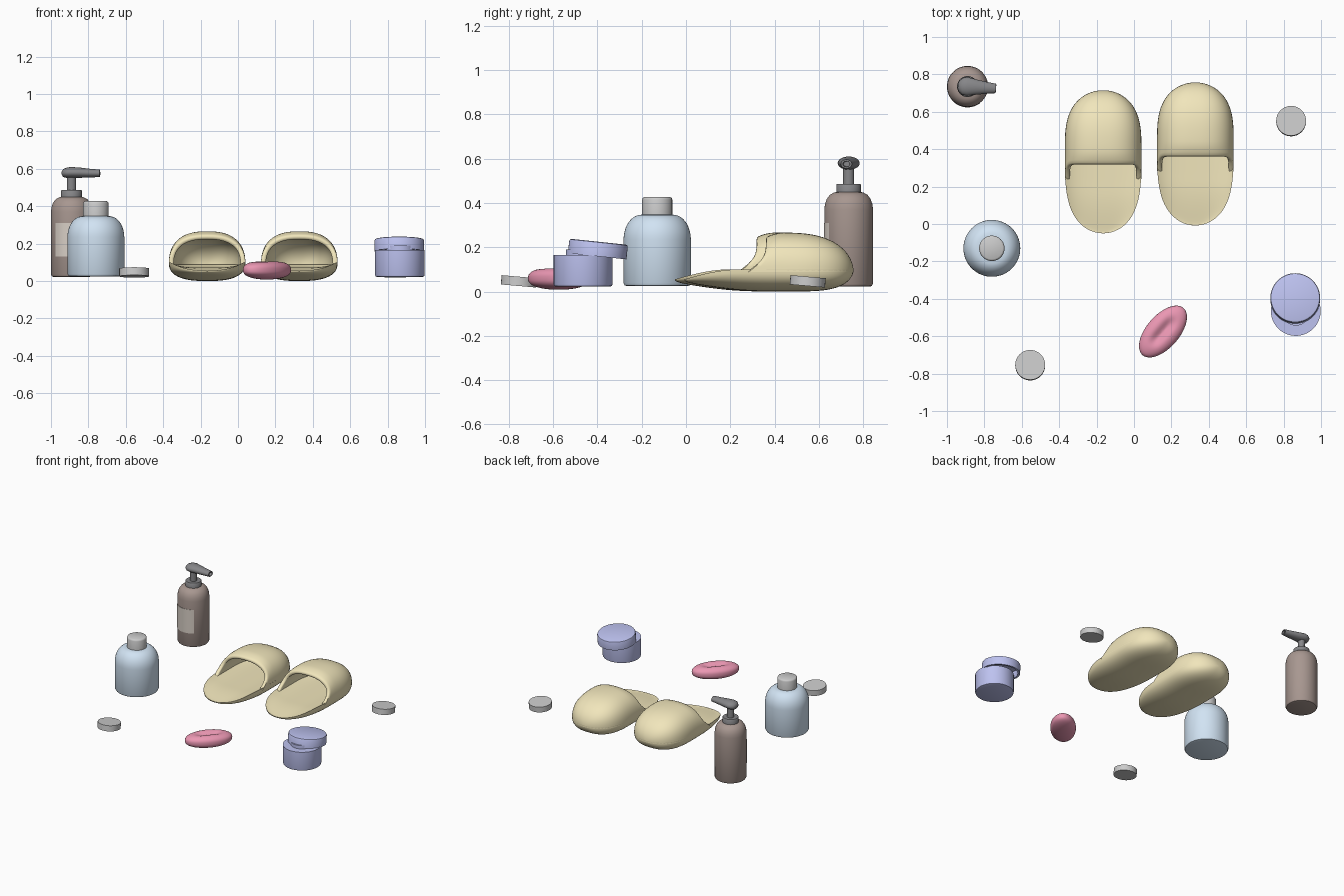
import bpy, bmesh, math
from mathutils import Matrix, Vector

if "Cube" in bpy.data.objects:
    bpy.data.objects.remove(bpy.data.objects["Cube"])


def material(name, rgb):
    m = bpy.data.materials.new(name)
    m.diffuse_color = (*rgb, 1)
    m.use_nodes = True
    m.node_tree.nodes["Principled BSDF"].inputs["Base Color"].default_value = m.diffuse_color
    return m


TAN = material("tan", (0.88, 0.79, 0.50))
BROWN = material("brown", (0.39, 0.31, 0.28))
BLACK = material("black", (0.24, 0.24, 0.25))
CREAM = material("cream", (0.68, 0.62, 0.56))
BLUE = material("blue", (0.64, 0.77, 0.90))
CAP = material("cap", (0.78, 0.77, 0.75))
PURPLE = material("purple", (0.51, 0.54, 0.87))
PINK = material("pink", (0.83, 0.31, 0.45))


def finish(bm, name, mat=None, loc=(0, 0, 0), rot=(0, 0, 0), angle=40):
    bmesh.ops.remove_doubles(bm, verts=bm.verts, dist=1e-5)
    bmesh.ops.recalc_face_normals(bm, faces=bm.faces)
    me = bpy.data.meshes.new(name)
    bm.to_mesh(me)
    bm.free()
    me.shade_smooth()
    me.set_sharp_from_angle(angle=math.radians(angle))
    ob = bpy.data.objects.new(name, me)
    bpy.context.collection.objects.link(ob)
    ob.location = loc
    ob.rotation_euler = [math.radians(a) for a in rot]
    if mat:
        me.materials.append(mat)
    return ob


def loft(sections, closed=True, caps=True):
    """Skin a list of equally long point rows."""
    bm = bmesh.new()
    rows = [[bm.verts.new(p) for p in s] for s in sections]
    n = len(rows[0])
    for a, b in zip(rows, rows[1:]):
        for i in range(n if closed else n - 1):
            j = (i + 1) % n
            bm.faces.new((a[i], a[j], b[j], b[i]))
    if caps:
        bm.faces.new(rows[0])
        bm.faces.new(rows[-1])
    return bm


def lathe(name, profile, mat=None, loc=(0, 0, 0), rot=(0, 0, 0), seg=48):
    angs = [2 * math.pi * i / seg for i in range(seg)]
    rings = [[(r * math.cos(a), r * math.sin(a), z) for a in angs] for r, z in profile]
    return finish(loft(rings), name, mat, loc, rot)


def spow(v, p):
    return math.copysign(abs(v) ** p, v)


# ---- slippers: shared outline along y ----
MID, TOE, HEEL = 0.40, 0.715, -0.05


def end_fac(y, n_toe, n_heel, inset=0.0):
    s = (y - MID) / (TOE - inset - MID) if y > MID else (MID - y) / (MID - HEEL)
    n = n_toe if y > MID else n_heel
    return math.sqrt(max(0.0, 1 - min(s, 1.0) ** n))


def rim_z(y):
    if y < 0.2:
        return 0.055 + 0.045 * math.sin(math.pi / 2 * max(0, (y - HEEL) / 0.25))
    return 0.10


def sole(name, loc):
    secs = []
    for k in range(41):
        y = (TOE + HEEL) / 2 - (TOE - HEEL) / 2 * math.cos(math.pi * (k + 0.12) / 40.24)
        w = 0.205 * end_fac(y, 3.0, 3.6)
        zr = rim_z(y)
        drop = zr * end_fac(y, 4, 2.6)
        pts = []
        for i in range(48):
            t = 2 * math.pi * i / 48
            u = spow(math.cos(t), 0.75)
            if math.sin(t) < 0:
                z = zr - drop * abs(math.sin(t)) ** 0.8
            else:
                z = zr - min(0.028, drop * 0.3) * (1 - u ** 4)
            pts.append((w * u, y, z))
        secs.append(pts)
    return finish(loft(secs), name, TAN, loc, angle=50)


def upper(name, loc):
    n, th = 32, 0.026

    def arch(y, inset, dy=0.0):
        w = 0.205 * end_fac(y, 3.0, 3.6, inset) * (0.205 - inset) / 0.205
        dip = 0.018 * max(0, (MID - y) / 0.075) ** 2
        h = (0.178 - dip - inset) * end_fac(y, 2.6, 60, inset)
        pull = 0.09 * max(0, (MID - y) / 0.075)       # sides sweep back to the sole
        row = []
        for i in range(n + 1):
            t = math.pi * i / n
            c, s = math.cos(t), math.sin(t)
            row.append((w * spow(c, 0.8), y + dy - pull * (1 - s) ** 4,
                        0.088 + h * max(0, s) ** 0.82))
        return row

    front = 0.328
    back = [math.sin(math.pi / 2 * k / 16) for k in range(16, 0, -1)]
    flat = [0.40, 0.38, 0.36, 0.342, front]
    outer = [arch(MID + (TOE - MID) * s, 0) for s in back] + [arch(y, 0) for y in flat]
    lip = [arch(front, 0.005, -0.006), arch(front, 0.013, -0.009), arch(front, 0.022, -0.006)]
    inner = [arch(y, th) for y in reversed(flat)]
    inner += [arch(MID + (TOE - th - MID) * s, th) for s in reversed(back)]
    return finish(loft(outer + lip + inner, closed=False, caps=False), name, TAN, loc, angle=50)


for side, loc in (("left", (-0.165, 0, 0)), ("right", (0.328, 0.042, 0))):
    sole(side + "_slipper_sole", loc)
    upper(side + "_slipper_upper", loc)

# ---- pump bottle ----
P = (-0.89, 0.735, 0)
lathe("pump_body", [(0.095, 0.022), (0.104, 0.025), (0.11, 0.035), (0.11, 0.37), (0.107, 0.395),
                    (0.099, 0.418), (0.085, 0.437), (0.065, 0.448), (0.04, 0.45)], BROWN, P)
lathe("pump_collar", [(0.056, 0.445), (0.056, 0.482), (0.053, 0.486), (0.03, 0.486)], BLACK, P)
lathe("pump_stem", [(0.025, 0.48), (0.025, 0.56)], BLACK, P, seg=32)

# nozzle head: x, half width, low z, high z
stations = [(-0.052, 0.012, 0.568, 0.586), (-0.045, 0.030, 0.556, 0.598), (-0.025, 0.046, 0.551, 0.607),
            (0.0, 0.050, 0.550, 0.610), (0.05, 0.040, 0.552, 0.606), (0.10, 0.032, 0.554, 0.600),
            (0.152, 0.025, 0.556, 0.596), (0.153, 0.016, 0.563, 0.589), (0.13, 0.014, 0.565, 0.587)]
secs = []
for x, hw, lo, hi in stations:
    secs.append([(x, hw * math.cos(a), (lo + hi) / 2 + (hi - lo) / 2 * math.sin(a))
                 for a in (2 * math.pi * i / 32 for i in range(32))])
finish(loft(secs), "pump_head", BLACK, P, (0, 0, -4))

# label wrapped on the front
secs = []
for r, z in ((0.109, 0.13), (0.1115, 0.13), (0.1115, 0.31), (0.109, 0.31)):
    secs.append([(r * math.cos(a), r * math.sin(a), z)
                 for a in (math.radians(-141 + 89 * i / 20) for i in range(21))])
finish(loft(secs, closed=False, caps=False), "pump_label", CREAM, P)

# ---- round blue bottle ----
B = (-0.76, -0.13, 0)
shoulder = [(0.072 + 0.08 * math.cos(a), 0.235 + 0.112 * math.sin(a))
            for a in (math.pi / 2 * i / 10 for i in range(11))]
lathe("blue_bottle_body", [(0.138, 0.025), (0.147, 0.028), (0.152, 0.038)] + shoulder
      + [(0.05, 0.349)], BLUE, B, seg=64)
lathe("blue_bottle_cap", [(0.068, 0.345), (0.068, 0.415), (0.065, 0.423), (0.058, 0.427)], CAP, B)

# ---- jar with a shifted, tilted lid ----
lathe("jar_base", [(0.122, 0.022), (0.130, 0.025), (0.133, 0.034), (0.133, 0.165), (0.078, 0.165),
                   (0.078, 0.19), (0.066, 0.19), (0.066, 0.06)], PURPLE, (0.865, -0.465, 0), seg=64)
lathe("jar_lid", [(0.118, 0.02), (0.118, -0.032), (0.133, -0.032), (0.133, 0.024),
                  (0.130, 0.031), (0.122, 0.034)], PURPLE, (0.862, -0.398, 0.191), (-6, 0, 0), 64)

# ---- loose round tablets ----
for i, (x, y) in enumerate(((0.84, 0.55), (-0.555, -0.755))):
    lathe(f"tablet_{i + 1}", [(0.08, -0.021), (0.08, 0.021)], None, (x, y, 0.046), (-5, 0, 0), 32)

# ---- soap bar with a dished top ----
bm = bmesh.new()
bmesh.ops.create_uvsphere(bm, u_segments=48, v_segments=32, radius=1)
for v in bm.verts:
    x, y, z = v.co
    dish = 0.024 * math.exp(-((x / 0.5) ** 4 + (y / 0.32) ** 2)) if z > 0 else 0
    v.co = Vector((0.167 * x, 0.088 * y, 0.052 * spow(z, 0.75) - dish))
finish(bm, "soap_bar", PINK, (0.155, -0.575, 0.06), (0, 0, 49), 60)
